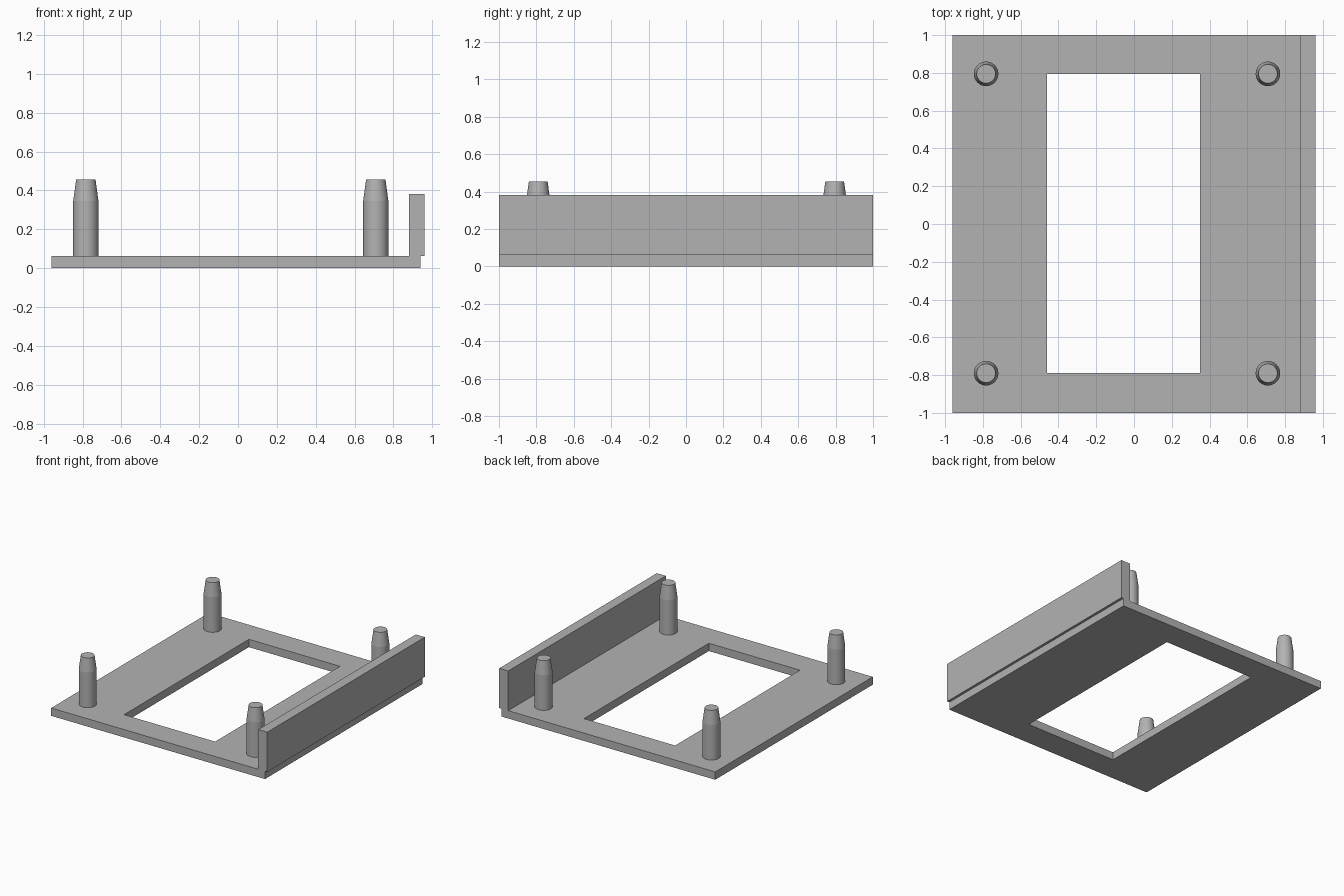
import bpy
import bmesh
from math import cos, sin, tau

cube = bpy.data.objects.get("Cube")
if cube:
    bpy.data.objects.remove(cube, do_unlink=True)

GREY = (0.45, 0.45, 0.45, 1)
grey = bpy.data.materials.new("plain grey")
grey.use_nodes = True
grey.diffuse_color = GREY
grey.node_tree.nodes["Principled BSDF"].inputs["Base Color"].default_value = GREY

BASE_TOP = 0.063


def finish(name, bm):
    bmesh.ops.recalc_face_normals(bm, faces=bm.faces)
    mesh = bpy.data.meshes.new(name)
    bm.to_mesh(mesh)
    bm.free()
    mesh.materials.append(grey)
    obj = bpy.data.objects.new(name, mesh)
    bpy.context.collection.objects.link(obj)
    return obj


def rectangle(bm, x0, x1, y0, y1, z):
    return [bm.verts.new((x, y, z)) for x, y in ((x0, y0), (x1, y0), (x1, y1), (x0, y1))]


def extrude_up(bm, height):
    new = bmesh.ops.extrude_face_region(bm, geom=bm.faces[:])["geom"]
    verts = [v for v in new if isinstance(v, bmesh.types.BMVert)]
    bmesh.ops.translate(bm, verts=verts, vec=(0, 0, height))


# Base plate with a rectangular window
bm = bmesh.new()
outer = rectangle(bm, -0.96, 0.94, -1, 1, 0)
inner = rectangle(bm, -0.46, 0.35, -0.79, 0.795, 0)
for i in range(4):
    j = (i + 1) % 4
    bm.faces.new((outer[i], outer[j], inner[j], inner[i]))
extrude_up(bm, BASE_TOP)
finish("base_plate", bm)

# Upright wall, overhanging the plate edge slightly
bm = bmesh.new()
bm.faces.new(rectangle(bm, 0.88, 0.96, -1, 1, BASE_TOP))
extrude_up(bm, 0.382 - BASE_TOP)
finish("side_wall", bm)


# Pegs: straight shaft with a tapered tip
def peg(name, x, y, sides=32):
    bm = bmesh.new()
    rings = []
    for r, z in ((0.065, BASE_TOP), (0.065, 0.345), (0.05, 0.455)):
        rings.append([bm.verts.new((r * cos(tau * i / sides), r * sin(tau * i / sides), z))
                      for i in range(sides)])
    for low, high in zip(rings, rings[1:]):
        for i in range(sides):
            j = (i + 1) % sides
            bm.faces.new((low[i], low[j], high[j], high[i])).smooth = True
    bm.faces.new(rings[0])
    bm.faces.new(rings[-1])
    for e in bm.edges:
        e.smooth = abs(e.verts[0].co.z - e.verts[1].co.z) > 0.01
    obj = finish(name, bm)
    obj.location = (x, y, 0)


for x, side in ((-0.783, "right"), (0.709, "left")):
    for y, end in ((-0.79, "front"), (0.795, "back")):
        peg(f"{end}_{side}_peg", x, y)
